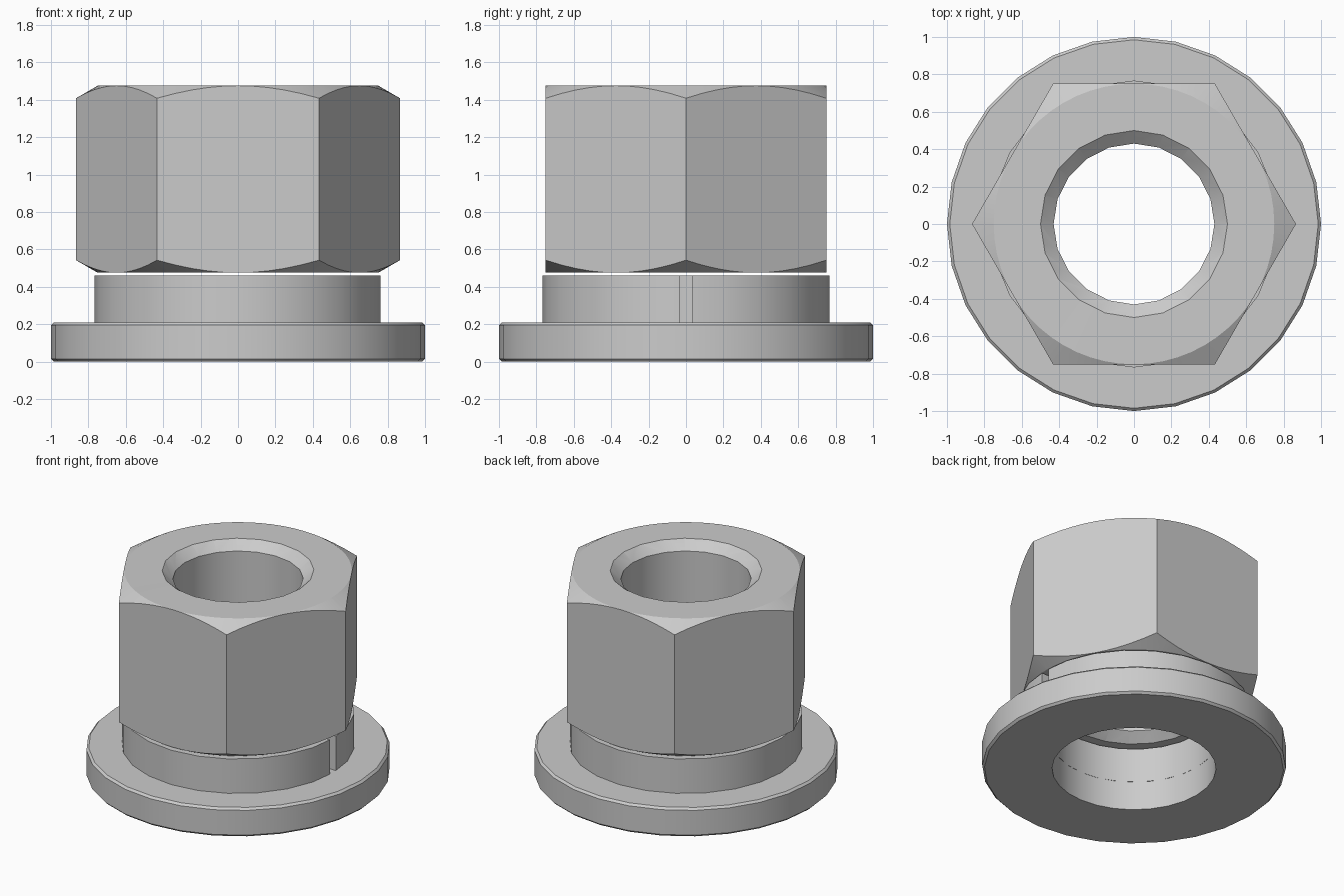
import bpy, bmesh, math
from mathutils import Vector

cube = bpy.data.objects.get("Cube")
if cube:
    bpy.data.objects.remove(cube, do_unlink=True)

steel = bpy.data.materials.new("grey steel")
steel.use_nodes = True
colour = (0.6, 0.6, 0.6, 1)
steel.diffuse_color = colour
steel.node_tree.nodes["Principled BSDF"].inputs["Base Color"].default_value = colour


def lathe(name, profile, sides):
    """Revolve a closed (radius, z) loop; points at radius 0 merge into poles."""
    bm = bmesh.new()
    verts = [bm.verts.new((r, 0, z)) for r, z in profile]
    edges = [bm.edges.new((a, b)) for a, b in zip(verts, verts[1:] + verts[:1])
             if a.co.x > 0 or b.co.x > 0]
    bmesh.ops.spin(bm, geom=verts + edges, cent=Vector(), axis=(0, 0, 1),
                   angle=math.tau, steps=sides, use_merge=False)
    bmesh.ops.remove_doubles(bm, verts=bm.verts, dist=0.0001)
    bmesh.ops.recalc_face_normals(bm, faces=bm.faces)
    mesh = bpy.data.meshes.new(name)
    bm.to_mesh(mesh)
    bm.free()
    mesh.materials.append(steel)
    obj = bpy.data.objects.new(name, mesh)
    bpy.context.collection.objects.link(obj)
    return obj


def select(obj):
    bpy.ops.object.select_all(action='DESELECT')
    obj.select_set(True)
    bpy.context.view_layer.objects.active = obj


def boolean(obj, cutter, operation):
    """Apply a boolean and discard the cutter."""
    select(obj)
    mod = obj.modifiers.new("cut", 'BOOLEAN')
    mod.operation, mod.object, mod.solver = operation, cutter, 'EXACT'
    bpy.ops.object.modifier_apply(modifier=mod.name)
    bpy.data.objects.remove(cutter, do_unlink=True)


def smooth(obj):
    select(obj)
    bpy.ops.object.shade_smooth_by_angle(angle=math.radians(25))


# Flat washer with chamfered rims
c, top, bore = 0.015, 0.21, 0.54
flat_washer = lathe("flat_washer", [
    (bore, 0), (1 - c, 0), (1, c), (1, top - c), (1 - c, top), (bore, top)], 28)
smooth(flat_washer)

# Split spring washer with a slot on the +x side
spring_washer = lathe("spring_washer", [
    (bore, top), (0.767, top), (0.767, 0.46), (bore, 0.46)], 24)
bpy.ops.mesh.primitive_cube_add(size=1, location=(0.7, 0, 0.34))
slot = bpy.context.object
slot.scale = (0.6, 0.068, 0.6)
boolean(spring_washer, slot, 'DIFFERENCE')
smooth(spring_washer)

# Hexagonal nut body, its corners turned to a cone at both ends
low, high, corner = 0.475, 1.475, 0.866
nut = lathe("hex_nut", [(0, low), (corner, low), (corner, high), (0, high)], 6)
rise = 0.25 / math.sqrt(3)
turned = lathe("corner_chamfer", [
    (0, low), (0.75, low), (1, low + rise), (1, high - rise),
    (0.75, high), (0, high)], 60)
boolean(nut, turned, 'INTERSECT')

# Countersunk bore through the nut
inner, sink = 0.43, 0.06
bore_cutter = lathe("bore_cutter", [
    (0, low - 0.1), (0.5, low - 0.1), (0.5, low), (inner, low + sink),
    (inner, high - sink), (0.5, high), (0.5, high + 0.1), (0, high + 0.1)], 20)
boolean(nut, bore_cutter, 'DIFFERENCE')
smooth(nut)
